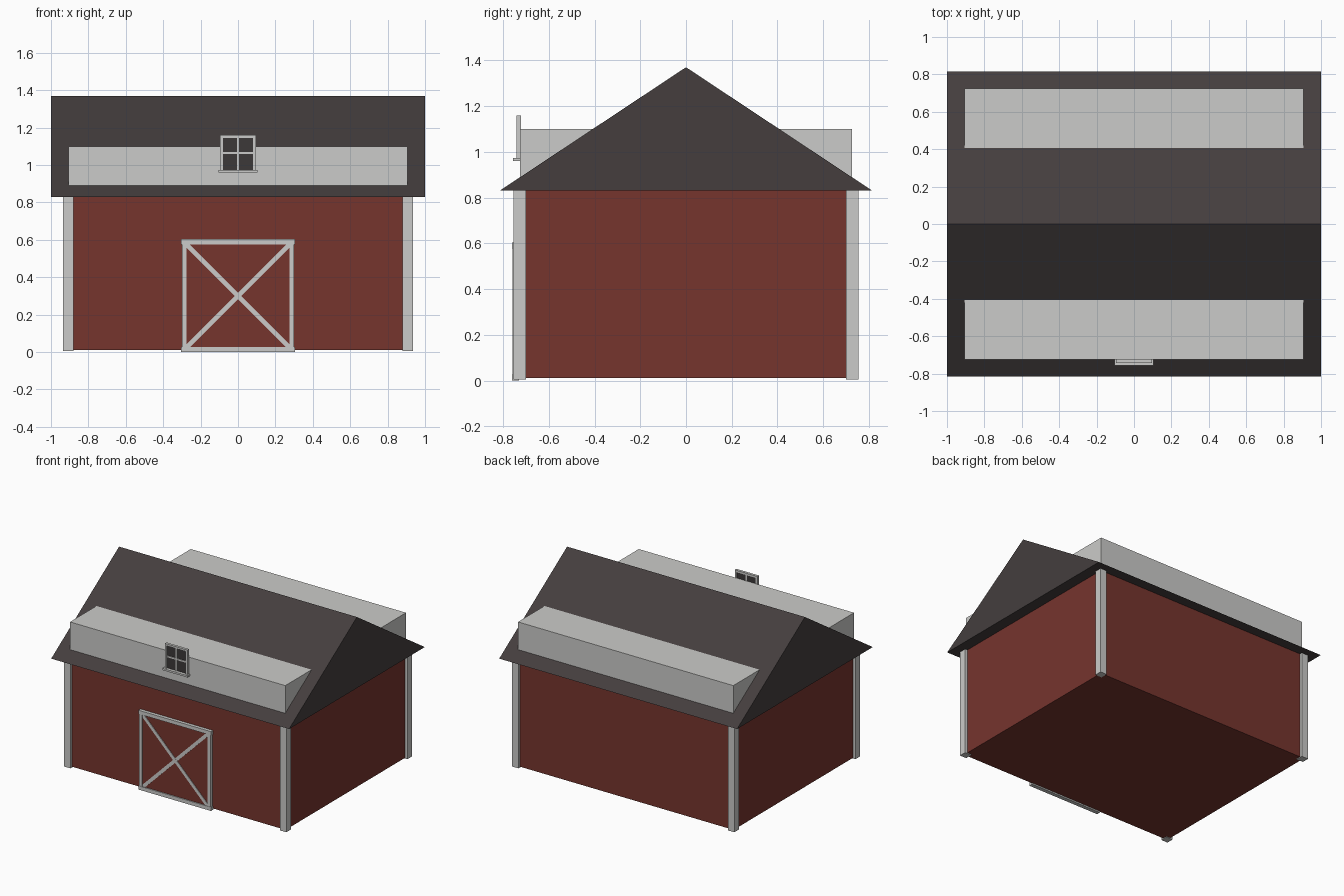
import bpy, bmesh
from math import atan2, hypot
from mathutils import Matrix, Vector

cube = bpy.data.objects.get("Cube")
if cube:
    bpy.data.objects.remove(cube, do_unlink=True)


def material(name, rgb):
    m = bpy.data.materials.new(name)
    m.use_nodes = True
    m.diffuse_color = (*rgb, 1)
    m.node_tree.nodes["Principled BSDF"].inputs["Base Color"].default_value = (*rgb, 1)
    return m


RED = material("barn red", (0.18, 0.035, 0.027))
TRIM = material("light grey trim", (0.6, 0.6, 0.585))
ROOF = material("charcoal roof", (0.058, 0.048, 0.048))
GLASS = material("dark glass", (0.045, 0.04, 0.04))


def finish(name, bm, mat):
    bmesh.ops.recalc_face_normals(bm, faces=bm.faces)
    mesh = bpy.data.meshes.new(name)
    bm.to_mesh(mesh)
    bm.free()
    mesh.materials.append(mat)
    ob = bpy.data.objects.new(name, mesh)
    bpy.context.collection.objects.link(ob)
    return ob


def box(name, low, high, mat):
    low, high = Vector(low), Vector(high)
    bm = bmesh.new()
    place = Matrix.Translation((low + high) / 2) @ Matrix.Diagonal((*(high - low), 1))
    bmesh.ops.create_cube(bm, size=1, matrix=place)
    return finish(name, bm, mat)


def prism(name, profile, half, mat):
    """Extrude a (y, z) outline along x, from -half to half."""
    bm = bmesh.new()
    face = bm.faces.new([bm.verts.new((-half, y, z)) for y, z in profile])
    ext = bmesh.ops.extrude_face_region(bm, geom=[face])
    moved = [v for v in ext["geom"] if isinstance(v, bmesh.types.BMVert)]
    bmesh.ops.translate(bm, verts=moved, vec=(2 * half, 0, 0))
    return finish(name, bm, mat)


# Walls and corner posts
box("walls", (-0.915, -0.735, 0.01), (0.915, 0.735, 0.84), RED)
for sx, side in ((-1, "right"), (1, "left")):
    for sy, end in ((-1, "front"), (1, "back")):
        xs = sorted((sx * 0.88, sx * 0.935))
        ys = sorted((sy * 0.70, sy * 0.755))
        box(f"{end}_{side}_post", (xs[0], ys[0], 0.005), (xs[1], ys[1], 0.84), TRIM)

# Solid gable roof with a long dormer on each slope
EAVE, EAVE_Z, RIDGE_Z = 0.815, 0.83, 1.37
prism("roof", [(-EAVE, EAVE_Z), (EAVE, EAVE_Z), (0, RIDGE_Z)], 1.0, ROOF)
for s, end in ((-1, "front"), (1, "back")):
    prism(f"{end}_dormer", [(s * 0.725, 0.86), (s * 0.725, 1.10),
                            (s * 0.38, 1.10), (s * 0.38, 0.86)], 0.905, TRIM)

# Barn door: panel, frame and crossed braces
box("door_panel", (-0.29, -0.752, 0.01), (0.29, -0.73, 0.59), RED)
for s, side in ((-1, "right"), (1, "left")):
    xs = sorted((s * 0.275, s * 0.30))
    box(f"door_{side}_stile", (xs[0], -0.758, 0.01), (xs[1], -0.73, 0.59), TRIM)
    brace = box(f"door_{side}_brace", (-0.5, -0.003, -0.0125), (0.5, 0.003, 0.0125), TRIM)
    brace.scale.x = hypot(0.55, 0.55)
    brace.rotation_euler.y = s * atan2(0.55, 0.55)
    brace.location = (0, -0.753 - 0.0005 * s, 0.30)
for name, z in (("door_bottom_rail", 0.0), ("door_top_rail", 0.575)):
    box(name, (-0.305, -0.76, z), (0.305, -0.73, z + 0.028), TRIM)

# Dormer window: dark pane, frame, glazing bars and sill
box("window_pane", (-0.09, -0.734, 0.97), (0.09, -0.726, 1.155), GLASS)
for s, side in ((-1, "right"), (1, "left")):
    xs = sorted((s * 0.08, s * 0.095))
    box(f"window_{side}_jamb", (xs[0], -0.742, 0.97), (xs[1], -0.722, 1.16), TRIM)
box("window_head", (-0.095, -0.742, 1.145), (0.095, -0.722, 1.16), TRIM)
box("window_upright_bar", (-0.006, -0.739, 0.97), (0.006, -0.723, 1.15), TRIM)
box("window_cross_bar", (-0.085, -0.739, 1.058), (0.085, -0.723, 1.07), TRIM)
box("window_sill", (-0.105, -0.757, 0.96), (0.105, -0.722, 0.974), TRIM)
